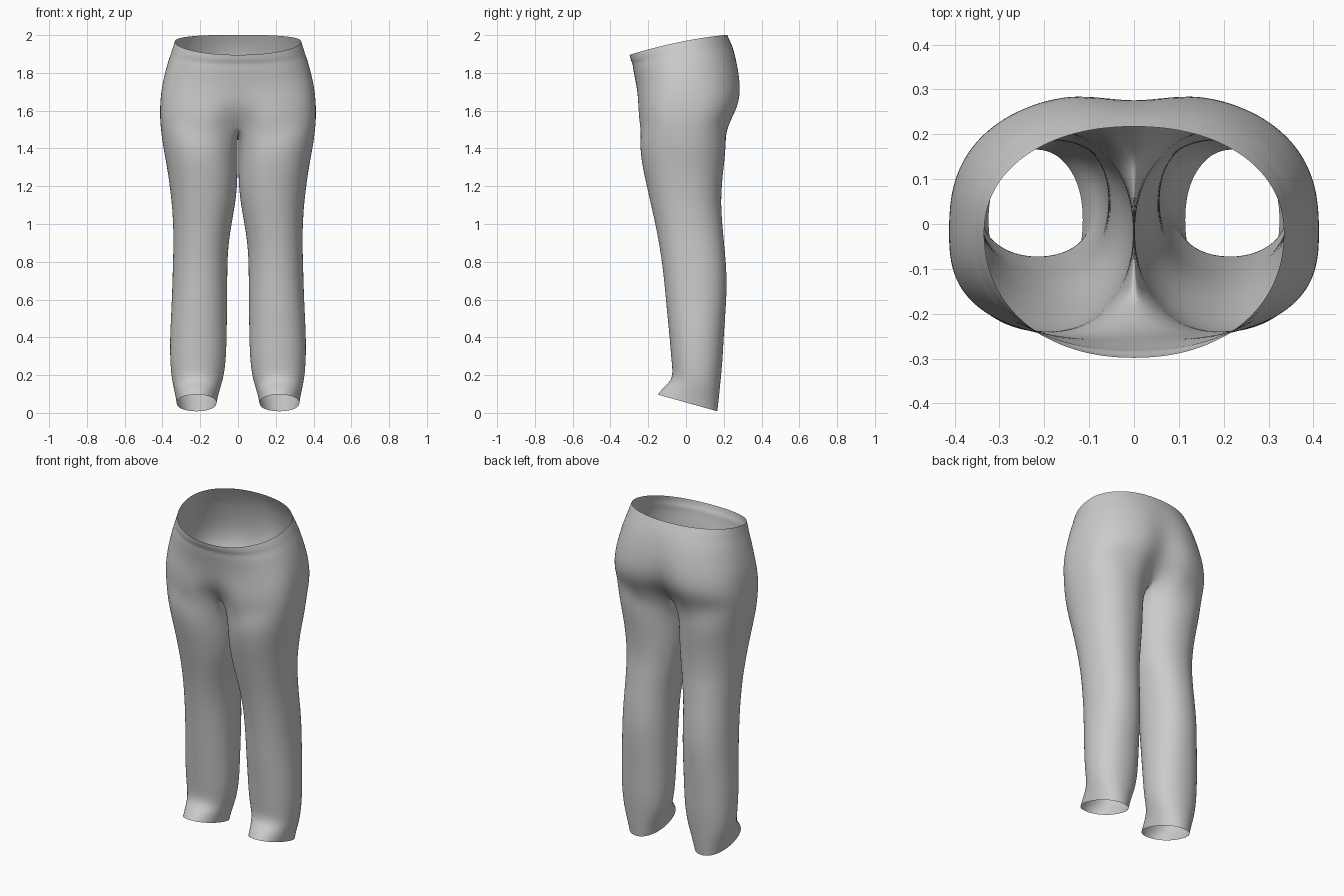
import bpy, bmesh, math

if "Cube" in bpy.data.objects:
    bpy.data.objects.remove(bpy.data.objects["Cube"])

N, M = 25, 9          # points on the outer arc, points on the crotch arc
SPREAD = math.radians(145)

# hips: z, half width, front y, back y, front dip, back dip, squareness
HIPS = [
    (1.97, .335, -.299, .218, 0, 0, 2.15),
    (1.93, .348, -.293, .238, 0, 0, 2.2),
    (1.905, .355, -.283, .25, 0, .002, 2.2),
    (1.87, .368, -.281, .265, 0, .006, 2.25),
    (1.80, .388, -.27, .286, 0, .012, 2.3),
    (1.72, .405, -.262, .299, .004, .025, 2.45),
    (1.65, .412, -.261, .294, .015, .042, 2.6),
    (1.59, .414, -.26, .27, .04, .06, 2.7),
    (1.53, .412, -.258, .24, .085, .08, 2.7),
]
# legs: z, inner x, outer x, front y, back y
LEGS = [
    (1.42, .002, .4, -.248, .214),
    (1.3, .002, .376, -.231, .2),
    (1.2, .004, .362, -.208, .19),
    (1.1, .016, .35, -.186, .186),
    (1.0, .034, .344, -.163, .193),
    (.9, .05, .342, -.144, .202),
    (.8, .056, .345, -.128, .212),
    (.68, .057, .348, -.114, .218),
    (.55, .058, .353, -.103, .211),
    (.4, .06, .361, -.087, .2),
    (.28, .064, .36, -.078, .194),
    (.2, .076, .353, -.07, .184),
    (.15, .092, .343, -.082, .178),
    (.1, .106, .332, -.122, .172),
    (.055, .114, .325, -.15, .167),
]


def spow(v, n):
    return math.copysign(abs(v) ** (2 / n), v)


def hip_arc(z, w, front, back, dip_f, dip_b, n):
    """Half section from front centre round the side to back centre."""
    cy, pts = -.02, []
    lean = max(0, (z - 1.65) / .32)
    for i in range(N):
        a = -math.pi / 2 + math.pi * i / (N - 1)
        x = 0 if i in (0, N - 1) else w * spow(math.cos(a), n)
        s = spow(math.sin(a), n)
        g = math.exp(-(x / .085) ** 2)
        if s < 0:
            y = cy + s * (cy - front) + dip_f * g
        else:
            y = cy + s * (back - cy) - dip_b * g
        pts.append((x, y, z + lean * (.19 * y - .2 * y * y)))
    return pts


def leg_ring(z, inner, outer, front, back):
    """Closed leg section, the hem dropping toward the heel."""
    cx, cy = (inner + outer) / 2, (front + back) / 2
    rx, ry = (outer - inner) / 2, (back - front) / 2
    angles = [-SPREAD + 2 * SPREAD * i / (N - 1) for i in range(N)]
    gap = 2 * math.pi - 2 * SPREAD
    angles += [SPREAD + gap * (j + 1) / (M + 1) for j in range(M)]
    lean = min(1, max(0, (.3 - z) / .2))
    pts = []
    for a in angles:
        x, y = cx + rx * spow(math.cos(a), 2.15), cy + ry * spow(math.sin(a), 2.15)
        pts.append((x, y, z - lean * .28 * y))
    return pts


bm = bmesh.new()
rows = [[bm.verts.new(p) for p in hip_arc(*h)] for h in HIPS]

# crotch curve under the body from back centre to front centre
back_c, front_c = rows[-1][-1].co, rows[-1][0].co
crotch = []
for j in range(M):
    t = (j + 1) / (M + 1)
    p = back_c.lerp(front_c, t)
    p.z -= .045 * math.sin(math.pi * t)
    crotch.append(bm.verts.new(p))

# hip panels
for a, b in zip(rows, rows[1:]):
    for i in range(N - 1):
        bm.faces.new((a[i], b[i], b[i + 1], a[i + 1]))

# leg tubes
prev = rows[-1] + crotch
for leg in LEGS:
    ring = [bm.verts.new(p) for p in leg_ring(*leg)]
    for i in range(N + M):
        k = (i + 1) % (N + M)
        bm.faces.new((prev[i], ring[i], ring[k], prev[k]))
    prev = ring
bmesh.ops.recalc_face_normals(bm, faces=bm.faces)
bm.normal_update()
side = max(bm.faces, key=lambda f: f.calc_center_median().x)
if side.normal.x < 0:
    bmesh.ops.reverse_faces(bm, faces=bm.faces)
for f in bm.faces:
    f.smooth = True

mesh = bpy.data.meshes.new("trousers")
bm.to_mesh(mesh)
bm.free()
trousers = bpy.data.objects.new("trousers", mesh)
bpy.context.collection.objects.link(trousers)

cloth = bpy.data.materials.new("light grey cloth")
cloth.diffuse_color = (.6, .6, .6, 1)
cloth.use_nodes = True
cloth.node_tree.nodes["Principled BSDF"].inputs["Base Color"].default_value = cloth.diffuse_color
mesh.materials.append(cloth)

# mirrored second leg, then smoothing
mir = trousers.modifiers.new("mirror", 'MIRROR')
mir.merge_threshold = .0005
sub = trousers.modifiers.new("smooth", 'SUBSURF')
sub.levels = sub.render_levels = 2
